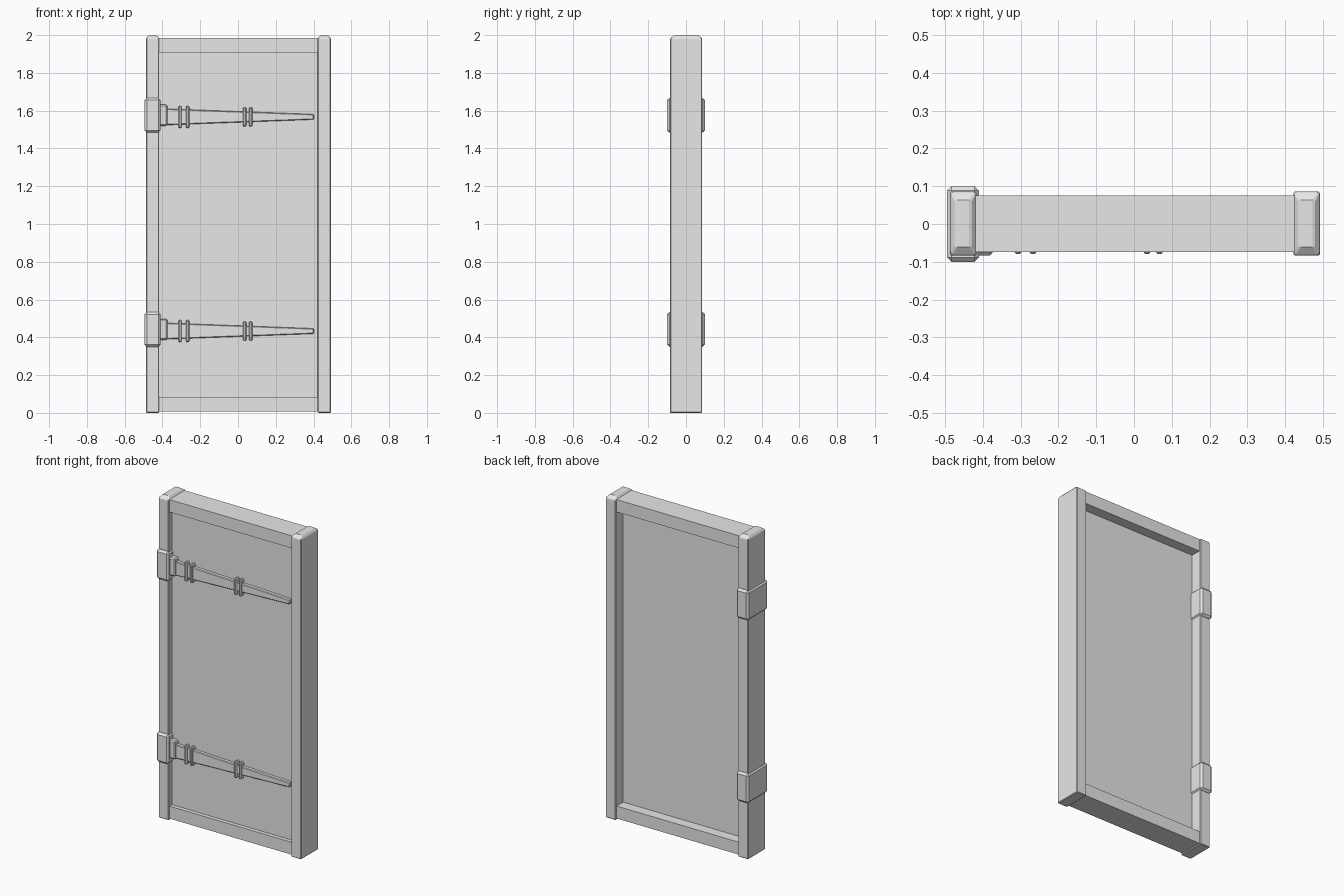
import bpy
import bmesh
import math

if "Cube" in bpy.data.objects:
    bpy.data.objects.remove(bpy.data.objects["Cube"])

# Single flat colour
grey = bpy.data.materials.new("plain grey")
grey.use_nodes = True
COLOUR = (0.8, 0.8, 0.8, 1)
grey.diffuse_color = COLOUR
grey.node_tree.nodes["Principled BSDF"].inputs["Base Color"].default_value = COLOUR


def finish(bm, name, bevel):
    """Turn a bmesh into a chamfered object."""
    bmesh.ops.recalc_face_normals(bm, faces=bm.faces)
    mesh = bpy.data.meshes.new(name)
    bm.to_mesh(mesh)
    bm.free()
    mesh.materials.append(grey)
    obj = bpy.data.objects.new(name, mesh)
    bpy.context.collection.objects.link(obj)
    if bevel:
        mod = obj.modifiers.new("chamfer", "BEVEL")
        mod.width = bevel
        mod.segments = 1
        mod.limit_method = "ANGLE"
        mod.angle_limit = math.radians(40)
    return obj


def box(name, x, y, z, bevel=0.0, cap=None):
    """Box from (min, max) ranges; cap = (inset x, inset y, drop) tapers the top."""
    bm = bmesh.new()
    bmesh.ops.create_cube(bm, size=1)
    for v in bm.verts:
        for i, (lo, hi) in enumerate((x, y, z)):
            v.co[i] = hi if v.co[i] > 0 else lo
    if cap:
        top = max(bm.faces, key=lambda f: f.calc_center_median().z)
        for v in top.verts:
            v.co.z -= cap[2]
        new = bmesh.ops.extrude_discrete_faces(bm, faces=[top])["faces"][0]
        mx, my = sum(x) / 2, sum(y) / 2
        for v in new.verts:
            v.co.x += cap[0] if v.co.x < mx else -cap[0]
            v.co.y += cap[1] if v.co.y < my else -cap[1]
            v.co.z += cap[2]
    return finish(bm, name, bevel)


def tapered_arm(name, x, y, z_mid, half_start, half_end):
    bm = bmesh.new()
    outline = [(x[0], -half_start), (x[1], -half_end), (x[1], half_end), (x[0], half_start)]
    face = bm.faces.new([bm.verts.new((px, y[0], z_mid + pz)) for px, pz in outline])
    ext = bmesh.ops.extrude_face_region(bm, geom=[face])["geom"]
    for v in ext:
        if isinstance(v, bmesh.types.BMVert):
            v.co.y = y[1]
    return finish(bm, name, 0.004)


# Frame posts with chamfered caps
for side, x in (("left", (0.422, 0.492)), ("right", (-0.487, -0.417))):
    box(side + "_post", x, (-0.084, 0.086), (0, 2), 0.004, (0.015, 0.023, 0.017))

# Rails and recessed panel
RAIL_X, RAIL_Y = (-0.42, 0.425), (-0.074, 0.076)
box("top_rail", RAIL_X, RAIL_Y, (1.908, 1.985))
box("bottom_rail", RAIL_X, RAIL_Y, (0.008, 0.085))
box("door_panel", RAIL_X, (-0.05, 0.012), (0.05, 1.95))

# Hinges: wrap block on the post, base plate, tapered arm and raised bands
for label, z in (("upper", 1.576), ("lower", 0.442)):
    box(label + "_hinge_block", (-0.495, -0.41), (-0.1, 0.1), (z - 0.092, z + 0.092), 0.012)
    box(label + "_hinge_plate", (-0.42, -0.374), (-0.083, -0.04), (z - 0.056, z + 0.056), 0.007)
    arm_z = z - 0.009
    tapered_arm(label + "_hinge_arm", (-0.38, 0.402), (-0.071, -0.04), arm_z, 0.043, 0.014)
    for i, (bx, half) in enumerate(((-0.307, 0.058), (-0.267, 0.058), (0.035, 0.051), (0.067, 0.051))):
        box(f"{label}_hinge_band_{i + 1}", (bx - 0.009, bx + 0.009), (-0.08, -0.04),
            (arm_z - half, arm_z + half), 0.005)
